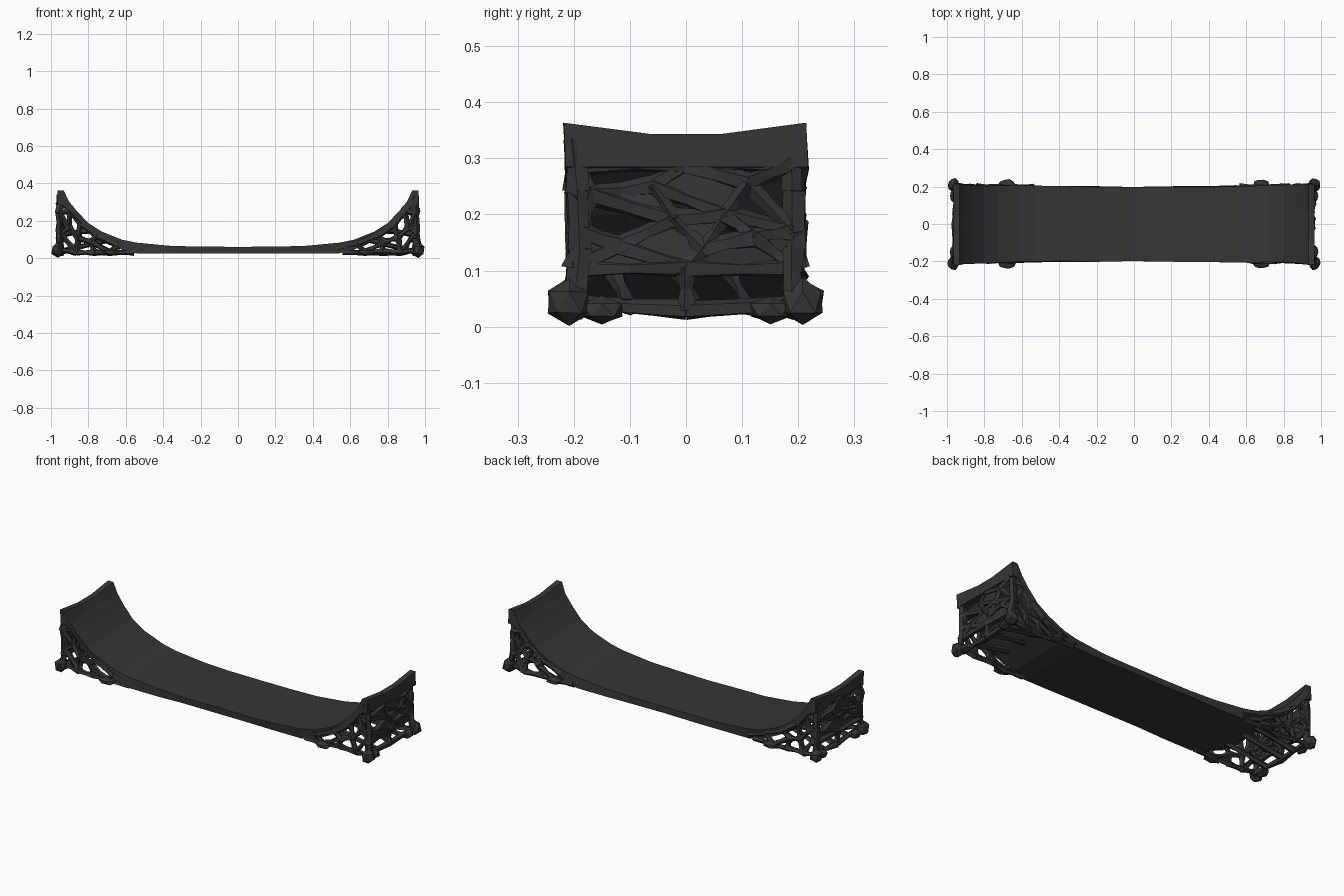
import bpy, bmesh, math, random
from mathutils import Vector

if "Cube" in bpy.data.objects:
    bpy.data.objects.remove(bpy.data.objects["Cube"])

random.seed(4)
mat = bpy.data.materials.new("charcoal")
mat.diffuse_color = (0.036, 0.036, 0.036, 1)
mat.use_nodes = True
mat.node_tree.nodes["Principled BSDF"].inputs["Base Color"].default_value = mat.diffuse_color


def finish(name, bm):
    bmesh.ops.recalc_face_normals(bm, faces=bm.faces)
    me = bpy.data.meshes.new(name)
    bm.to_mesh(me)
    bm.free()
    me.materials.append(mat)
    ob = bpy.data.objects.new(name, me)
    bpy.context.collection.objects.link(ob)
    return ob


def bar(bm, p, q, r0, rm=None, r1=None, jit=0.004, sides=5):
    """Rough strut that is thick at its joints and thinner in the middle."""
    p, q = Vector(p), Vector(q)
    rm = rm or r0 * 0.7
    r1 = r1 or r0
    d = (q - p).normalized()
    u = d.orthogonal().normalized()
    v = d.cross(u)
    rings = []
    for t, r in ((0, r0), (0.5, rm), (1, r1)):
        c = p.lerp(q, t)
        ring = []
        for k in range(sides):
            a = 2 * math.pi * (k + 0.25) / sides
            co = c + (u * math.cos(a) + v * math.sin(a)) * (r + random.uniform(-jit, jit))
            co.z = max(co.z, 0.012)
            ring.append(bm.verts.new(co))
        rings.append(ring)
    for a, b in zip(rings, rings[1:]):
        for k in range(sides):
            n = (k + 1) % sides
            bm.faces.new((a[k], a[n], b[n], b[k]))
    bm.faces.new(rings[0])
    bm.faces.new(rings[-1])


# Curved deck: (x, top z, underside z, half width)
half = [(0, .061, .026, .198), (.2, .062, .026, .2), (.36, .066, .024, .2),
        (.54, .083, .026, .203), (.62, .099, .045, .205), (.73, .143, .1, .206),
        (.80, .188, .145, .207), (.86, .25, .2, .21), (.905, .305, .255, .213),
        (.932, .355, .28, .216), (.965, .355, .285, .216)]
stations = [(-x, t, b, w) for x, t, b, w in reversed(half[1:])] + half
bm = bmesh.new()
prev = None
for i, (x, t, b, w) in enumerate(stations):
    dip = 0.012 if abs(x) > 0.92 else 0.0
    j = random.uniform(-.004, .004)
    ring = [bm.verts.new(c) for c in (
        (x, -w + j, t + dip * .7), (x, -.06, t - dip), (x, .06, t - dip), (x, w + j, t + dip * .7),
        (x, w - j, b), (x, -w - j, b))]
    if prev:
        for k in range(6):
            n = (k + 1) % 6
            bm.faces.new((prev[k], prev[n], ring[n], ring[k]))
    else:
        bm.faces.new(ring)
    prev = ring
bm.faces.new(prev)
finish("curved_deck", bm)

# Side truss layout in x and z
N = dict(T=(.95, .335), P1=(.952, .24), P2=(.95, .14), F=(.96, .045),
         C1=(.895, .255), C2=(.835, .185), C3=(.75, .125), C4=(.64, .075), C5=(.53, .05),
         B1=(.87, .033), B2=(.77, .034), B3=(.68, .033), B4=(.56, .034),
         M1=(.905, .165), M2=(.855, .11), M3=(.79, .085))
links = ["T P1", "P1 P2", "P2 F", "F B1", "B1 B2", "B2 B3", "B3 B4", "T C1", "C1 C2",
         "C2 C3", "C3 C4", "C4 C5", "P1 M1", "C1 M1", "P2 M1", "M1 M2", "C2 M2",
         "M2 B1", "M2 M3", "M3 C3", "M3 B2", "C4 B3", "M3 B3", "P2 B1", "C1 P1"]
thick = {"T P1", "P1 P2", "P2 F", "T C1", "C1 C2", "C2 C3", "C3 C4"}
for sx, side in ((-1, "left"), (1, "right")):
    bm = bmesh.new()
    for sy in (-1, 1):
        y = sy * .192
        J = {k: (sx * (x + random.uniform(-.008, .008)), y + random.uniform(-.007, .007),
                 z + random.uniform(-.005, .005)) for k, (x, z) in N.items()}
        for l in links:
            a, b = l.split()
            r = .021 if l in thick else .019
            bar(bm, J[a], J[b], r, r * (.85 if l in thick else .65))
    finish(side + "_side_trusses", bm)

# End lattice: nodes in y and z
E = dict(tl=(-.19, .29), tm=(0, .29), tr=(.19, .29), ul=(-.17, .235), uc=(-.06, .25),
         ur=(.11, .255), ml=(-.19, .17), mc=(-.02, .19), mm=(.07, .2), mr=(.19, .17),
         ll=(-.12, .145), lc=(.03, .14), lr=(.12, .16),
         bl=(-.2, .105), bc=(0, .105), br=(.2, .105),
         fl=(-.2, .04), fc=(0, .03), fr=(.2, .04))
elinks = ["tl tm", "tm tr", "tl ul", "ul uc", "uc tm", "tm ur", "ur tr", "ul ml", "ul mc",
          "uc mc", "uc mm", "mm ur", "mm mr", "ur mr", "ml ll", "ll mc", "mc lc", "mm lc",
          "lc lr", "lr mr", "ll bl", "ll bc", "lc bc", "lr br", "bl bc", "bc br", "bc fc",
          "fl fc", "fc fr", "mm lr", "mc mm", "ml bl", "mr br"]
plates = ["mc mm lc", "ll bl bc", "lc bc br lr", "mc lc bc ll", "tm uc mm ur", "ul uc mc",
          "ml ll bl", "lr mr br"]
for sx, side in ((-1, "left"), (1, "right")):
    bm = bmesh.new()
    J = {k: Vector((sx * (.945 + random.uniform(-.008, .008)), sx * y, z))
         for k, (y, z) in E.items()}
    for l in elinks:
        a, b = l.split()
        bar(bm, J[a], J[b], .02, .014)
    # webbing filling between struts
    for p in plates:
        o = [bm.verts.new(J[k] + Vector((sx * .008, 0, 0))) for k in p.split()]
        i = [bm.verts.new(J[k] - Vector((sx * .008, 0, 0))) for k in p.split()]
        bm.faces.new(o)
        bm.faces.new(i[::-1])
        for k in range(len(o)):
            n = (k + 1) % len(o)
            bm.faces.new((o[k], o[n], i[n], i[k]))
    # braces running inward from the lattice to the deck underside
    for y in (-.1, .02, .11):
        bar(bm, (sx * .94, y, .13), (sx * .8, y + .03, .15), .018, .012)
        bar(bm, (sx * .94, y, .035), (sx * .7, y - .03, .1), .018, .012)
    finish(side + "_end_lattice", bm)

# Chunky corner feet and smaller feet under the curve
for sx, side in ((-1, "left"), (1, "right")):
    bm = bmesh.new()
    for sy in (-1, 1):
        for x, y, z, rx, ry, rz in ((.965, .208, .044, .036, .042, .042),
                                    (.68, .21, .032, .05, .033, .02),
                                    (.96, .15, .03, .028, .04, .025)):
            vs = bmesh.ops.create_icosphere(bm, subdivisions=1, radius=1)["verts"]
            for v in vs:
                s = random.uniform(.9, 1.08)
                v.co = Vector((sx * x + v.co.x * rx * s, sy * y + v.co.y * ry * s,
                               max(z + v.co.z * rz * s, 0)))
    finish(side + "_feet", bm)
